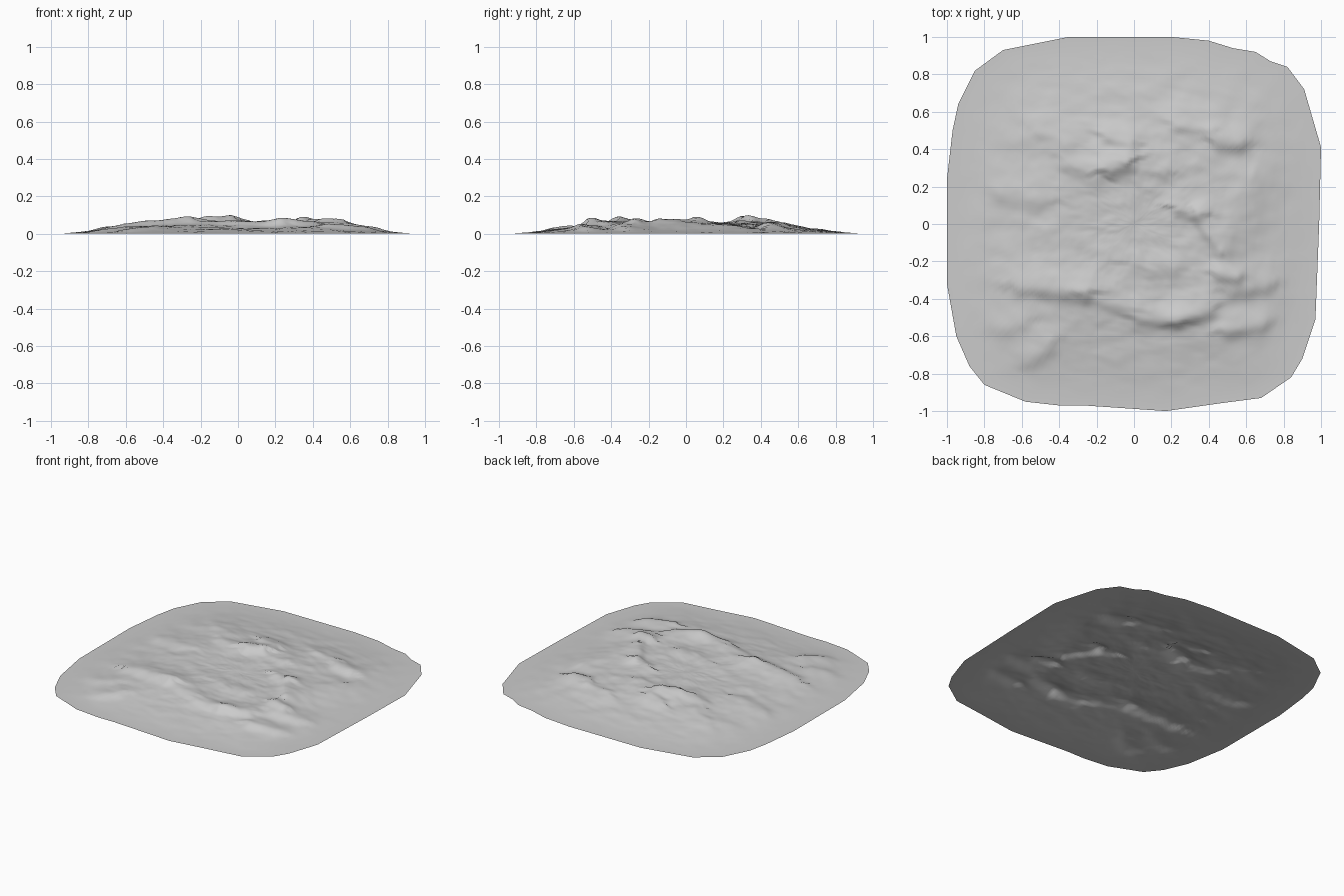
import bpy
import bmesh
from mathutils import Vector, noise

cube = bpy.data.objects.get("Cube")
if cube:
    bpy.data.objects.remove(cube)

RINGS = 72
PLATEAU = 0.054

# Rounded-square border of the land, anticlockwise
OUTLINE = [
    (1, .41), (.91, .72), (.82, .84), (.73, .87), (.65, .92), (.53, .94),
    (.4, .98), (.2, 1), (-.35, 1), (-.7, .93), (-.85, .82), (-.94, .64),
    (-.97, .5), (-1, .24), (-1, -.32), (-.95, -.6), (-.88, -.76),
    (-.8, -.86), (-.58, -.95), (-.4, -.97), (-.27, -.97), (.17, -1),
    (.45, -.96), (.68, -.93), (.84, -.82), (.9, -.72), (.97, -.51), (.99, 0),
]

# Ridges: start, end, height, width; the steep side is right of travel
RIDGES = [
    ((-.12, .3), (-.06, .32), .036, .05),
    ((-.34, .33), (-.2, .27), .014, .05),
    ((-.14, .47), (-.02, .44), .022, .04),
    ((.0, .31), (.16, .28), .012, .04),
    ((.24, .53), (.4, .51), .014, .04),
    ((.46, .44), (.57, .43), .024, .04),
    ((-.5, .49), (-.36, .44), .012, .05),
    ((-.7, .16), (-.5, .13), .013, .05),
    ((.24, .08), (.34, .06), .02, .04),
    ((.34, .04), (.46, -.14), .02, .035),
    ((.6, .22), (.48, -.08), .012, .06),
    ((-.6, -.34), (-.27, -.36), .026, .05),
    ((-.24, -.39), (-.05, -.44), .014, .05),
    ((-.56, -.74), (-.46, -.66), .016, .04),
    ((.03, -.5), (.22, -.52), .022, .04),
    ((.24, -.52), (.4, -.46), .022, .04),
    ((.46, -.27), (.55, -.28), .024, .035),
    ((.53, -.35), (.7, -.33), .02, .045),
    ((.5, -.57), (.68, -.54), .02, .04),
    ((-.72, -.56), (-.6, -.53), .012, .05),
    ((.0, -.22), (.2, -.24), .012, .05),
]


def smooth(x):
    x = max(0.0, min(1.0, x))
    return x * x * (3 - 2 * x)


def ridge_height(p, start, end, height, width):
    """Soft crest with a steep slope on one side and a gentle one opposite."""
    a, b = Vector(start), Vector(end)
    along = b - a
    t = max(0.0, min(1.0, (p - a).dot(along) / along.length_squared))
    offset = p - (a + along * t)
    side = along.x * offset.y - along.y * offset.x
    spread = width * (2 if side > 0 else 1)
    return height * 2.718 ** -((offset.length / spread) ** 2)


def land_height(p, edge):
    """Low dome, broken by ridges and weathered by fine noise."""
    dome = PLATEAU * smooth((1 - edge) / 0.65)
    ridges = sum(ridge_height(p, *r) for r in RIDGES)
    broad = noise.fractal((p.x * 3, p.y * 3, 4), 1, 2, 3)
    fine = noise.fractal((p.x * 8 + p.y * 2, p.y * 12, 9), 1, 2, 4)
    rough = (0.006 * broad + 0.005 * fine) * smooth((1 - edge) / 0.4)
    return max(0.0, dome + ridges * smooth((1 - edge) / 0.25) + rough)


def border_points():
    points = []
    for a, b in zip(OUTLINE, OUTLINE[1:] + OUTLINE[:1]):
        a, b = Vector(a), Vector(b)
        steps = max(1, round((b - a).length / 0.035))
        points += [a.lerp(b, i / steps) for i in range(steps)]
    return points


# Land sheet: concentric rings from the centre out to the border
bm = bmesh.new()
border = border_points()
centre = bm.verts.new((0, 0, land_height(Vector((0, 0)), 0)))
rings = []
for r in range(1, RINGS + 1):
    edge = r / RINGS
    ring = []
    for corner in border:
        p = corner * edge
        ring.append(bm.verts.new((p.x, p.y, land_height(p, edge))))
    rings.append(ring)

count = len(border)
for i in range(count):
    j = (i + 1) % count
    bm.faces.new((centre, rings[0][i], rings[0][j]))
    for inner, outer in zip(rings, rings[1:]):
        bm.faces.new((inner[i], outer[i], outer[j], inner[j]))
for face in bm.faces:
    face.smooth = True

mesh = bpy.data.meshes.new("terrain")
bm.to_mesh(mesh)
bm.free()
terrain = bpy.data.objects.new("terrain", mesh)
bpy.context.collection.objects.link(terrain)

# Plain grey ground
grey = bpy.data.materials.new("ground_grey")
grey.use_nodes = True
colour = (0.6, 0.6, 0.6, 1)
grey.diffuse_color = colour
grey.node_tree.nodes["Principled BSDF"].inputs["Base Color"].default_value = colour
mesh.materials.append(grey)
